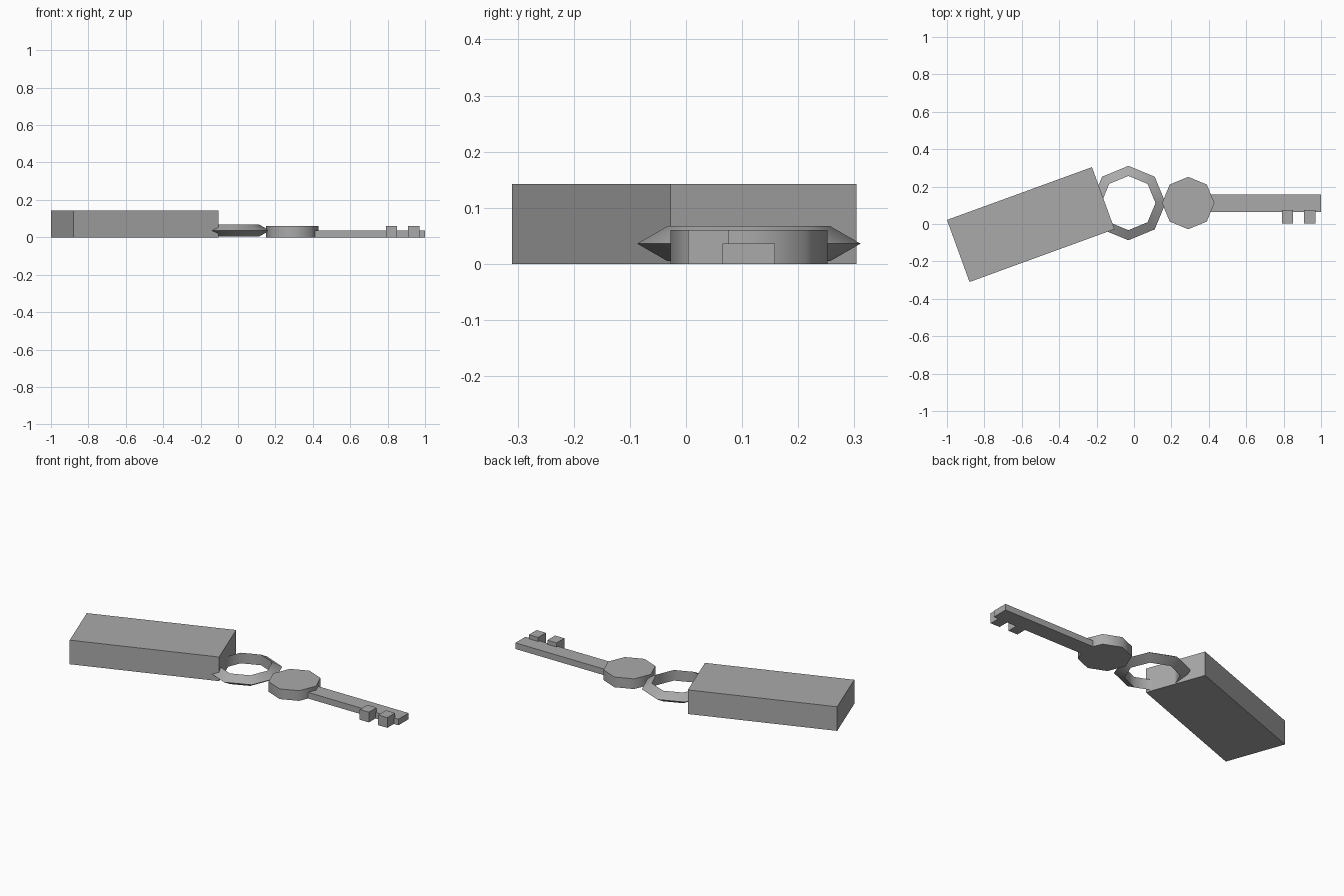
import bpy
from math import radians

if "Cube" in bpy.data.objects:
    bpy.data.objects.remove(bpy.data.objects["Cube"], do_unlink=True)

GREY = (0.4, 0.4, 0.4, 1)
grey = bpy.data.materials.new("grey_metal")
grey.use_nodes = True
grey.diffuse_color = GREY
grey.node_tree.nodes["Principled BSDF"].inputs["Base Color"].default_value = GREY


def finish(name):
    """Name and colour the active object."""
    obj = bpy.context.object
    obj.name = name
    obj.data.materials.append(grey)
    return obj


def block(name, center, size, turn=0):
    """Box resting on the ground, turned about z."""
    bpy.ops.mesh.primitive_cube_add(size=1, location=(*center, size[2] / 2),
                                    rotation=(0, 0, radians(turn)))
    obj = finish(name)
    obj.scale = size
    bpy.ops.object.transform_apply(location=False, rotation=False, scale=True)
    return obj


# Fob
block("fob", (-0.552, -0.003), (0.825, 0.353, 0.142), turn=20)

AXIS_Y = 0.112

# Ring: eight-sided with a triangular section, point outwards
bpy.ops.mesh.primitive_torus_add(major_segments=8, minor_segments=3,
                                 major_radius=0.163, minor_radius=0.036,
                                 location=(-0.03, AXIS_Y, 0.036))
finish("ring")
bpy.ops.object.shade_smooth_by_angle(angle=radians(50))

# Key head: octagonal disc
bpy.ops.mesh.primitive_cylinder_add(vertices=8, radius=0.14, depth=0.06,
                                    location=(0.29, AXIS_Y, 0.03))
finish("key_head")
bpy.ops.object.shade_smooth_by_angle(angle=radians(50))

# Key shaft and teeth
block("key_shaft", (0.7, AXIS_Y), (0.6, 0.094, 0.036))
for i, x in enumerate((0.82, 0.94)):
    block(f"key_tooth_{i + 1}", (x, 0.04), (0.06, 0.072, 0.06))
